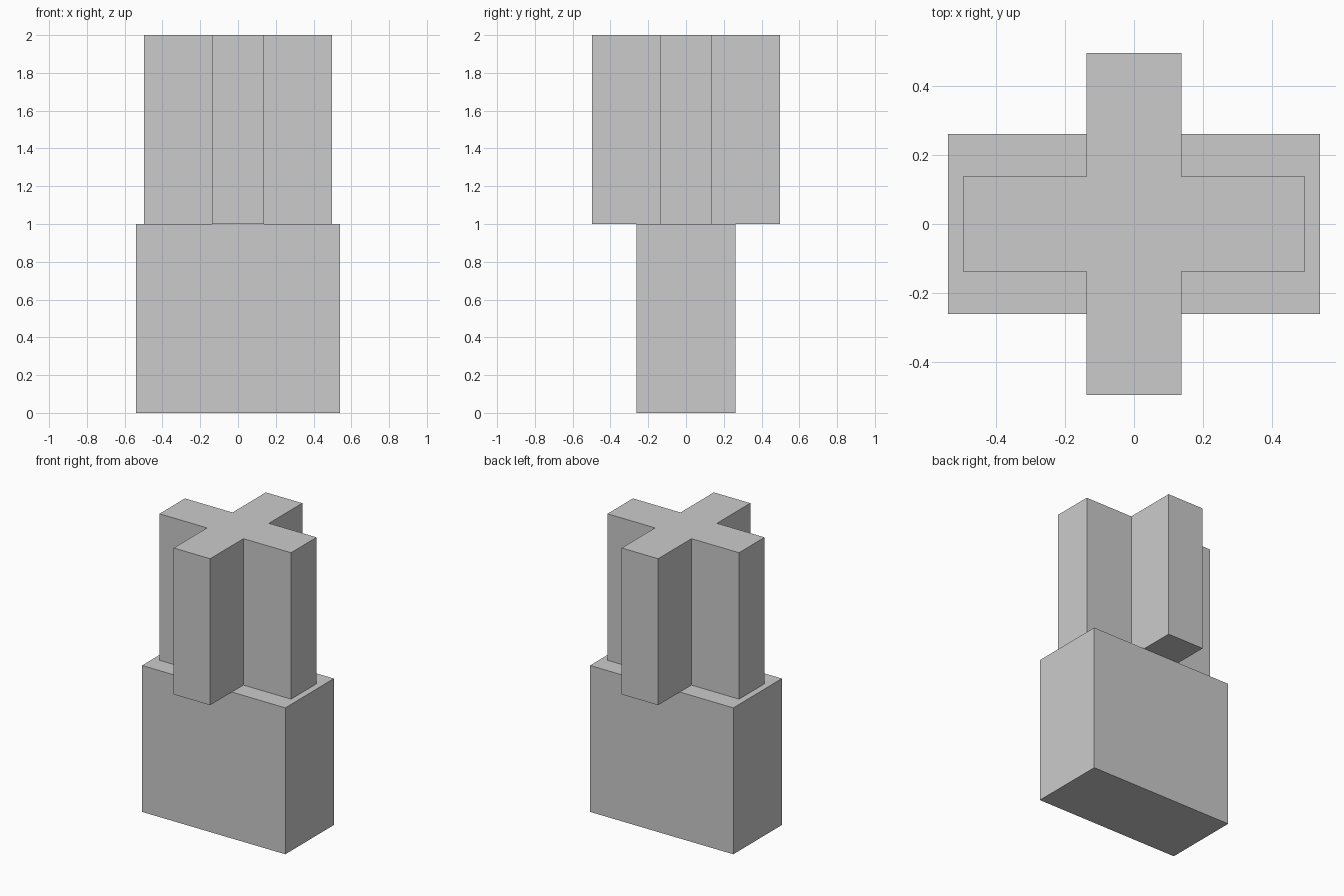
import bpy, bmesh

default = bpy.data.objects.get("Cube")
if default:
    bpy.data.objects.remove(default, do_unlink=True)

GREY = (0.6, 0.6, 0.6, 1)
grey = bpy.data.materials.new("plain_grey")
grey.use_nodes = True
grey.diffuse_color = GREY
grey.node_tree.nodes["Principled BSDF"].inputs["Base Color"].default_value = GREY


def prism(name, outline, bottom, height):
    """Extrude a flat outline straight up into a closed solid."""
    bm = bmesh.new()
    face = bm.faces.new([bm.verts.new((x, y, bottom)) for x, y in outline])
    top = bmesh.ops.extrude_face_region(bm, geom=[face], use_keep_orig=True)
    verts = [v for v in top["geom"] if isinstance(v, bmesh.types.BMVert)]
    bmesh.ops.translate(bm, verts=verts, vec=(0, 0, height))
    bmesh.ops.recalc_face_normals(bm, faces=bm.faces)
    mesh = bpy.data.meshes.new(name)
    bm.to_mesh(mesh)
    bm.free()
    mesh.materials.append(grey)
    obj = bpy.data.objects.new(name, mesh)
    bpy.context.collection.objects.link(obj)
    return obj


# Rectangular base block
bx, by = 0.541, 0.262
prism("base_block", [(-bx, -by), (bx, -by), (bx, by), (-bx, by)], 0, 1)

# Cross-shaped column: one arm's corners turned through four quarters
arm, half = 0.497, 0.1375
cross = []
corners = [(arm, -half), (arm, half), (half, half)]
for quarter in range(4):
    cross += corners
    corners = [(-y, x) for x, y in corners]
prism("cross_column", cross, 1, 1)
